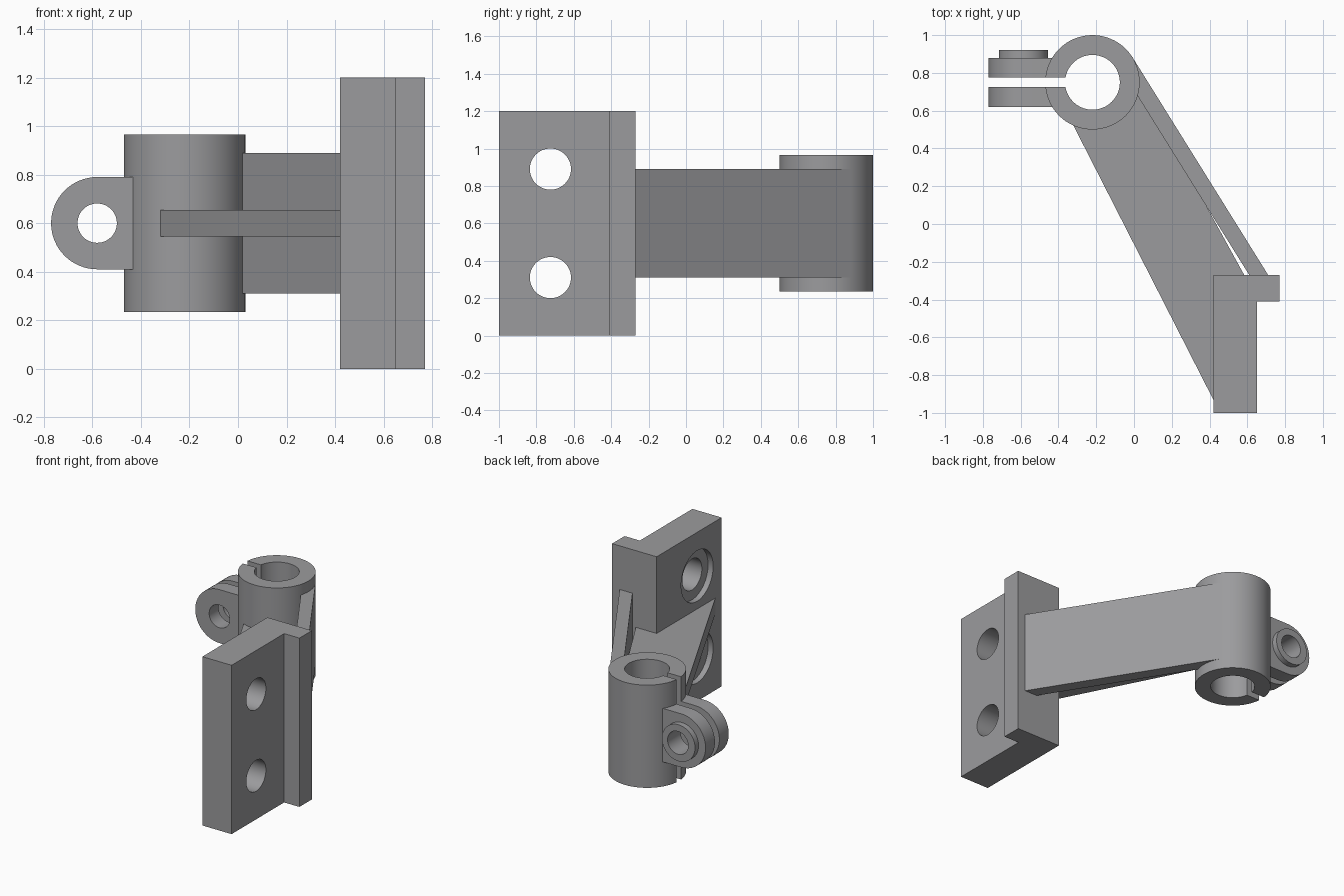
import bpy, bmesh, math
from mathutils import Matrix, Vector

if "Cube" in bpy.data.objects:
    bpy.data.objects.remove(bpy.data.objects["Cube"])

grey = bpy.data.materials.new("cast grey")
grey.diffuse_color = (0.33, 0.33, 0.34, 1)
grey.use_nodes = True
grey.node_tree.nodes["Principled BSDF"].inputs["Base Color"].default_value = grey.diffuse_color


def prism(name, pts, lo, hi, axis="Z"):
    """Extrude a closed outline: (x, y) along Z, or (x, z) along Y."""
    bm = bmesh.new()
    place = (lambda a, b, h: (a, b, h)) if axis == "Z" else (lambda a, b, h: (a, h, b))
    face = bm.faces.new([bm.verts.new(place(a, b, lo)) for a, b in pts])
    new = bmesh.ops.extrude_face_region(bm, geom=[face])["geom"]
    shift = Vector(place(0, 0, hi - lo))
    bmesh.ops.translate(bm, vec=shift, verts=[v for v in new if isinstance(v, bmesh.types.BMVert)])
    return finish(name, bm)


def cylinder(name, centre, radius, length, axis="Z", sides=64):
    bm = bmesh.new()
    turn = {"X": Matrix.Rotation(math.pi / 2, 4, "Y"),
            "Y": Matrix.Rotation(math.pi / 2, 4, "X"),
            "Z": Matrix.Identity(4)}[axis]
    bmesh.ops.create_cone(bm, cap_ends=True, segments=sides, radius1=radius, radius2=radius,
                          depth=length, matrix=Matrix.Translation(centre) @ turn)
    return finish(name, bm)


def finish(name, bm):
    bmesh.ops.recalc_face_normals(bm, faces=bm.faces)
    me = bpy.data.meshes.new(name)
    bm.to_mesh(me)
    bm.free()
    me.materials.append(grey)
    ob = bpy.data.objects.new(name, me)
    bpy.context.collection.objects.link(ob)
    return ob


def combine(ob, others, operation):
    """Apply a boolean with each helper, then remove the helper."""
    for other in others:
        mod = ob.modifiers.new("bool", "BOOLEAN")
        mod.operation, mod.solver, mod.object = operation, "EXACT", other
        bpy.context.view_layer.objects.active = ob
        bpy.ops.object.modifier_apply(modifier=mod.name)
        bpy.data.objects.remove(other)


def rect(x0, x1, y0, y1):
    return [(x0, y0), (x1, y0), (x1, y1), (x0, y1)]


# Split clamp ring
cx, cy, mid, outer = -0.22, 0.75, 0.60, 0.25
clamp = cylinder("clamp_ring", (cx, cy, mid), outer, 0.73)
combine(clamp, [cylinder("bore", (cx, cy, mid), 0.145, 1),
                prism("slit", rect(-0.60, cx, 0.725, 0.775), 0, 1.2)], "DIFFERENCE")

# Pair of rounded clamp ears, the rear one with a raised boss
ex, er = -0.58, 0.19
outline = [(-0.39, mid + er)]
outline += [(ex + er * math.cos(a), mid + er * math.sin(a))
            for a in (math.pi / 2 + math.pi * i / 32 for i in range(33))]
outline += [(-0.39, mid - er)]
front_ear = prism("front_ear", outline, 0.62, 0.725, "Y")
rear_ear = prism("rear_ear", outline, 0.775, 0.88, "Y")
combine(rear_ear, [cylinder("boss", (ex - 0.005, 0.89, mid), 0.13, 0.06, "Y")], "UNION")
for ear in (front_ear, rear_ear):
    combine(ear, [cylinder("ear_hole", (ex, 0.75, mid), 0.081, 0.6, "Y", 48)], "DIFFERENCE")

# Tall arm wall running tangent from the ring to the mounting plate
along, normal = Vector((0.529, -0.849)), Vector((0.849, 0.529))
start = Vector((cx, cy)) + normal * outer
end = start + along * 1.40
inset = normal * 0.085
arm_wall = prism("arm_wall", [tuple(p) for p in (start, end, end - inset, start - inset)], 0.31, 0.89)

# Flat triangular web at mid height
arm_web = prism("arm_web", [(-0.32, 0.52), (0.42, -0.93), (0.50, -0.93), (0.60, -0.30),
                            (0.05, 0.70), (-0.03, 0.70), (-0.15, 0.56)], 0.545, 0.655)

# L-shaped mounting plate with two counterbored bolt holes
plate = prism("mounting_plate", [(0.42, -1), (0.65, -1), (0.65, -0.41), (0.77, -0.41),
                                 (0.77, -0.27), (0.42, -0.27)], 0, 1.2)
for z in (0.31, 0.89):
    combine(plate, [cylinder("bolt_hole", (0.53, -0.725, z), 0.11, 0.6, "X", 48),
                    cylinder("counterbore", (0.41, -0.725, z), 0.18, 0.10, "X", 48)], "DIFFERENCE")

# Smooth the curved surfaces and keep the edges crisp
bpy.ops.object.select_all(action="DESELECT")
for ob in (clamp, front_ear, rear_ear, arm_wall, arm_web, plate):
    ob.select_set(True)
bpy.context.view_layer.objects.active = clamp
bpy.ops.object.shade_smooth_by_angle(angle=math.radians(35))
